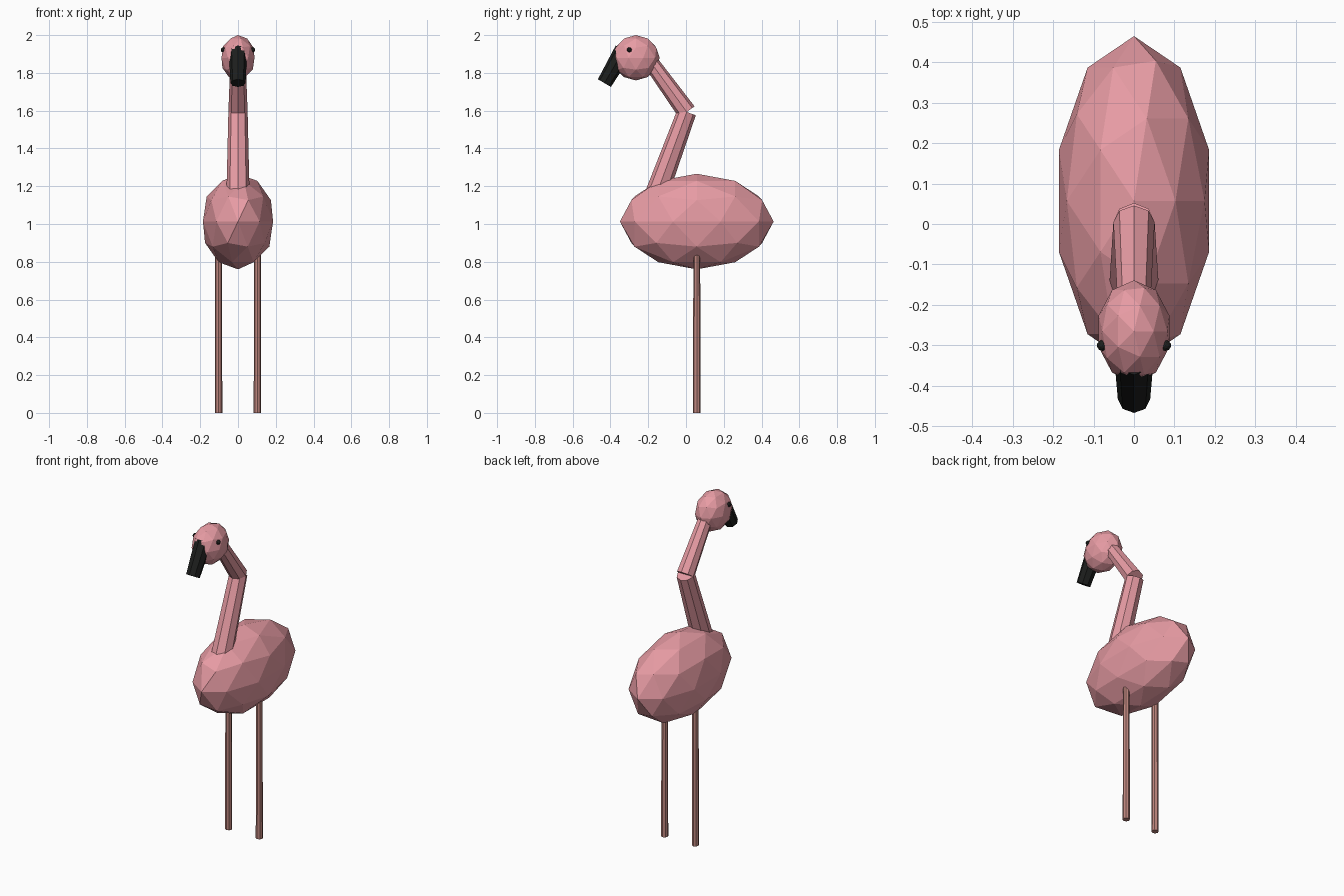
import bpy
from mathutils import Vector

if "Cube" in bpy.data.objects:
    bpy.data.objects.remove(bpy.data.objects["Cube"])


def material(name, rgb):
    m = bpy.data.materials.new(name)
    m.diffuse_color = (*rgb, 1)
    m.use_nodes = True
    m.node_tree.nodes["Principled BSDF"].inputs["Base Color"].default_value = m.diffuse_color
    return m


pink = material("pink", (0.80, 0.33, 0.37))
leg_pink = material("leg_pink", (0.52, 0.24, 0.21))
black = material("black", (0.012, 0.013, 0.012))


def ball(name, centre, radii, mat, subdivisions=2):
    """Low-poly ellipsoid."""
    bpy.ops.mesh.primitive_ico_sphere_add(subdivisions=subdivisions, radius=1, location=centre)
    ob = bpy.context.object
    ob.name = name
    ob.scale = radii
    ob.data.materials.append(mat)
    return ob


def tube(name, start, end, r_start, r_end, mat, sides=8):
    """Tapered flat-sided tube between two points."""
    a, b = Vector(start), Vector(end)
    axis = b - a
    bpy.ops.mesh.primitive_cone_add(vertices=sides, radius1=r_start, radius2=r_end,
                                    depth=axis.length, location=(a + b) / 2)
    ob = bpy.context.object
    ob.name = name
    # all tubes lean only in the y-z plane
    ob.rotation_mode = 'QUATERNION'
    ob.rotation_quaternion = Vector((0, 0, 1)).rotation_difference(axis)
    ob.data.materials.append(mat)
    return ob


# Body and head
ball("body", (0, 0.057, 1.013), (0.195, 0.407, 0.253), pink)
ball("head", (0, -0.265, 1.88), (0.092, 0.126, 0.12), pink)

# Bent neck
bend = (0, 0.004, 1.593)
tube("lower_neck", (0, -0.168, 1.125), bend, 0.062, 0.051, pink)
tube("upper_neck", bend, (0, -0.205, 1.882), 0.051, 0.040, pink)

# Drooping beak
tube("beak", (0, -0.33, 1.92), (0, -0.432, 1.746), 0.049, 0.040, black)

# Eyes and legs on both sides
for side, label in ((-1, "left"), (1, "right")):
    ball(label + "_eye", (side * 0.078, -0.30, 1.922), (0.0135,) * 3, black)
    tube(label + "_leg", (side * 0.103, 0.057, 0), (side * 0.103, 0.057, 0.88),
         0.02, 0.018, leg_pink)
